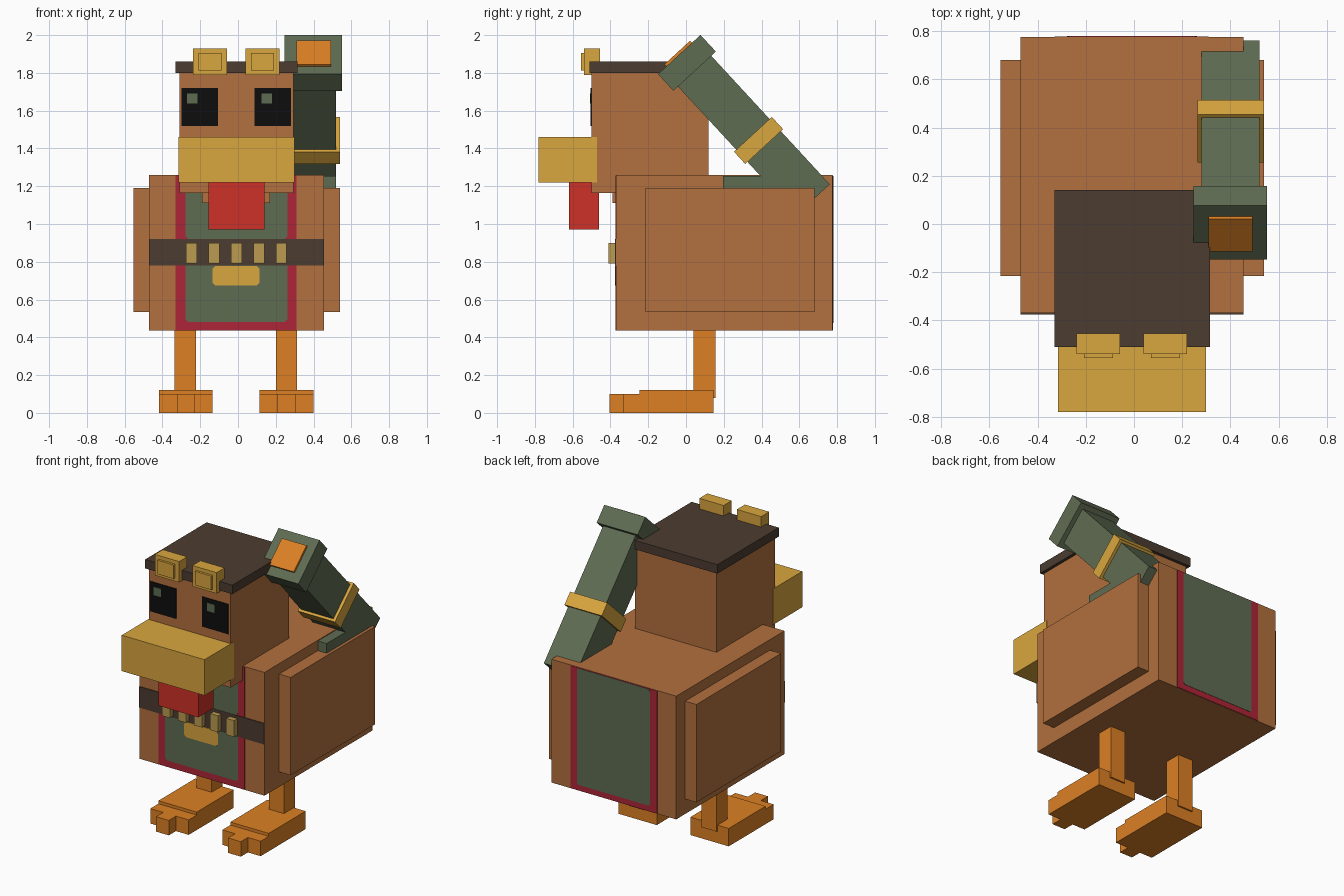
import bpy, bmesh, math
from mathutils import Matrix, Vector

if "Cube" in bpy.data.objects:
    bpy.data.objects.remove(bpy.data.objects["Cube"])


def material(name, r, g, b):
    m = bpy.data.materials.new(name)
    lin = [((c / 255 + 0.055) / 1.055) ** 2.4 if c > 10 else c / 255 / 12.92 for c in (r, g, b)]
    m.diffuse_color = (*lin, 1)
    m.use_nodes = True
    m.node_tree.nodes["Principled BSDF"].inputs["Base Color"].default_value = m.diffuse_color
    return m


BROWN = material("feather_brown", 178, 112, 62)
DARK = material("dark_leather", 76, 60, 48)
GREEN = material("olive_green", 95, 108, 82)
CRIMSON = material("crimson", 174, 37, 55)
YELLOW = material("beak_yellow", 217, 166, 62)
ORANGE = material("leg_orange", 220, 128, 36)
RED = material("wattle_red", 205, 49, 39)
BLACK = material("eye_black", 13, 13, 14)
TAN = material("brass_tan", 188, 155, 80)


def box(name, mat, x, y, z, matrix=None, chamfer=0):
    """Box from (min, max) ranges; chamfer cuts the corners seen from the front."""
    bm = bmesh.new()
    bmesh.ops.create_cube(bm, size=1)
    for v in bm.verts:
        v.co = Vector([(a + b) / 2 + c * (b - a) for (a, b), c in zip((x, y, z), v.co)])
    if chamfer:
        edges = [e for e in bm.edges
                 if abs(e.verts[0].co.x - e.verts[1].co.x) < 1e-6
                 and abs(e.verts[0].co.z - e.verts[1].co.z) < 1e-6]
        bmesh.ops.bevel(bm, geom=edges, offset=chamfer, segments=1, affect='EDGES')
    if matrix:
        bm.transform(matrix)
    me = bpy.data.meshes.new(name)
    bm.to_mesh(me)
    bm.free()
    me.materials.append(mat)
    ob = bpy.data.objects.new(name, me)
    bpy.context.collection.objects.link(ob)
    return ob


# Body and wings
F, B = -0.37, 0.78
box("body", BROWN, (-0.47, 0.455), (F, B - 0.005), (0.435, 1.26))
for side, x in (("left", (-0.553, -0.46)), ("right", (0.445, 0.54))):
    box(side + "_wing", BROWN, x, (-0.215, 0.68), (0.535, 1.19))

# Vest panels on chest and back
box("chest_trim", CRIMSON, (-0.33, 0.31), (F - 0.002, F + 0.005), (0.437, 1.258))
box("chest_panel_upper", GREEN, (-0.278, 0.262), (F - 0.004, F + 0.003), (0.92, 1.258), chamfer=0.015)
box("chest_panel_lower", GREEN, (-0.278, 0.262), (F - 0.004, F + 0.003), (0.48, 0.80), chamfer=0.015)
box("back_trim", CRIMSON, (-0.33, 0.31), (B - 0.006, B - 0.002), (0.437, 1.258))
box("back_panel", GREEN, (-0.278, 0.262), (B - 0.006, B), (0.475, 1.255), chamfer=0.012)

# Belt, buckle and cartridges
box("belt", DARK, (-0.47, 0.455), (F - 0.006, F + 0.003), (0.78, 0.92))
box("buckle", YELLOW, (-0.135, 0.115), (F - 0.007, F + 0.002), (0.675, 0.778), chamfer=0.015)
for i in range(5):
    cx = -0.247 + 0.119 * i
    box(f"cartridge_{i + 1}", TAN, (cx - 0.029, cx + 0.029), (-0.41, -0.37), (0.79, 0.9))

# Head, cap, beak and wattle
box("head", BROWN, (-0.31, 0.295), (-0.5, 0.12), (1.165, 1.82))
box("neck", BROWN, (-0.19, 0.17), (-0.388, -0.3), (1.11, 1.2))
box("cap", DARK, (-0.33, 0.315), (-0.51, 0.14), (1.80, 1.86))
box("beak", YELLOW, (-0.315, 0.298), (-0.78, -0.47), (1.22, 1.46))
box("wattle", RED, (-0.155, 0.14), (-0.62, -0.46), (0.97, 1.23))

# Eyes and goggles
for side, ex, px, gx in (("left", -0.30, -0.27, -0.238), ("right", 0.088, 0.125, 0.04)):
    box(side + "_eye", BLACK, (ex, ex + 0.193), (-0.505, -0.497), (1.52, 1.72))
    box(side + "_pupil", GREEN, (px, px + 0.055), (-0.508, -0.5), (1.637, 1.692))
    box(side + "_goggle", YELLOW, (gx, gx + 0.18), (-0.54, -0.455), (1.79, 1.93))
    box(side + "_goggle_lens", YELLOW, (gx + 0.03, gx + 0.15), (-0.555, -0.535), (1.812, 1.905))

# Legs and feet with three toes
for side, fx, lx in (("left", -0.418, -0.335), ("right", 0.115, 0.20)):
    w = 0.284 / 3
    box(side + "_leg", ORANGE, (lx, lx + 0.112), (0.04, 0.155), (0.08, 0.44))
    box(side + "_foot", ORANGE, (fx, fx + 3 * w), (-0.245, 0.145), (0, 0.12))
    box(side + "_outer_toes", ORANGE, (fx, fx + 3 * w), (-0.33, -0.24), (0, 0.1))
    box(side + "_middle_toe", ORANGE, (fx + w, fx + 2 * w), (-0.405, -0.325), (0, 0.1))

# Slanted cannon on the back: local y runs from muzzle to breech
tilt = Matrix.Translation((0.4, 0.005, 1.853)) @ Matrix.Rotation(math.radians(-47.3), 4, 'X')
box("cannon_barrel", GREEN, (-0.12, 0.12), (0, 0.985), (-0.12, 0.12), tilt)
box("cannon_muzzle", GREEN, (-0.153, 0.151), (-0.06, 0.06), (-0.153, 0.153), tilt)
box("cannon_band", YELLOW, (-0.136, 0.14), (0.515, 0.603), (-0.136, 0.136), tilt)
box("muzzle_core", ORANGE, (-0.09, 0.092), (-0.075, -0.05), (-0.092, 0.092), tilt)
box("cannon_mount", GREEN, (0.28, 0.52), (0.195, 0.6), (1.0, 1.255))
